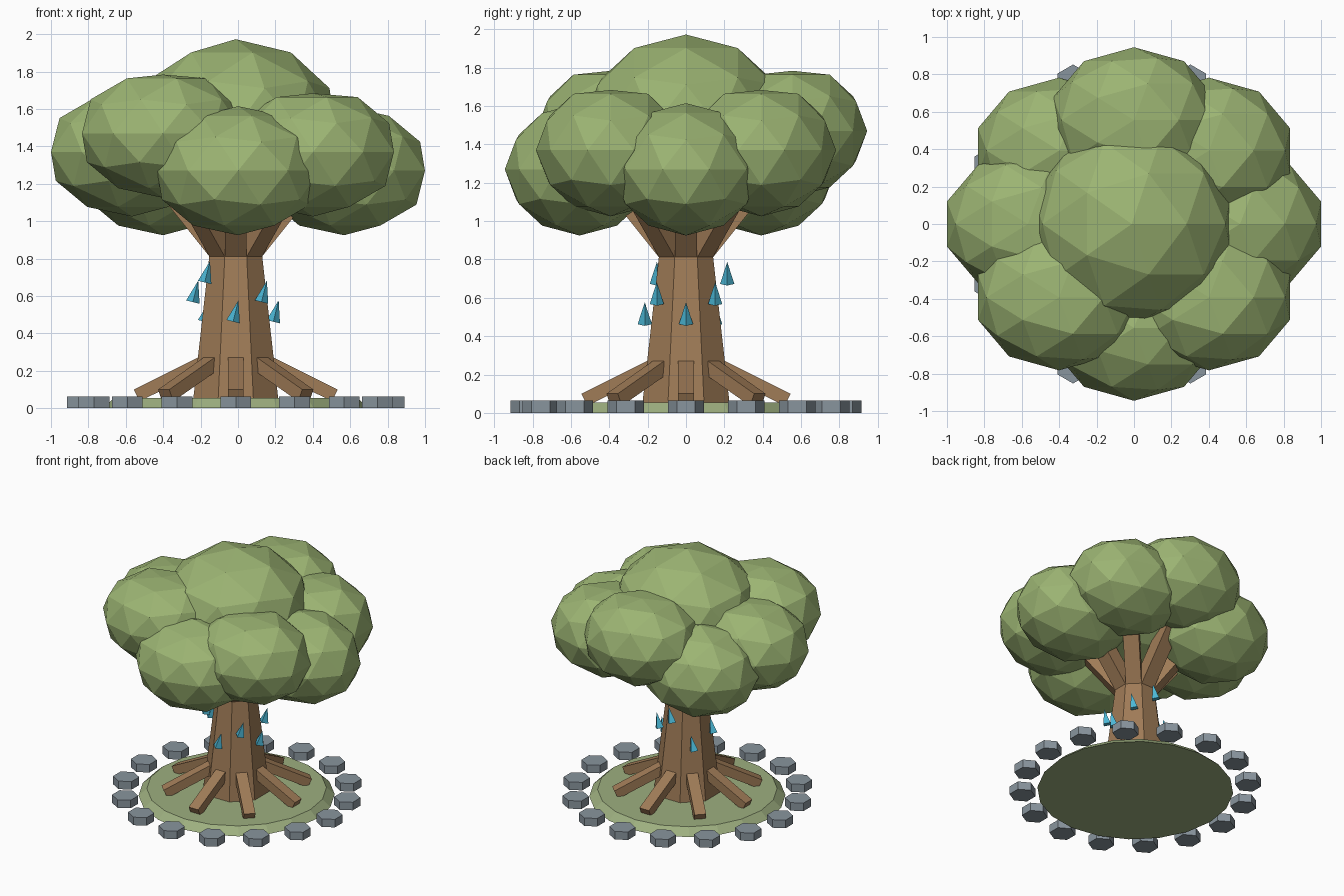
import bpy, bmesh, math
from mathutils import Matrix, Vector

if "Cube" in bpy.data.objects:
    bpy.data.objects.remove(bpy.data.objects["Cube"])

CX = -0.012  # trunk axis sits slightly off the canopy centre


def material(name, rgb):
    m = bpy.data.materials.new(name)
    m.diffuse_color = (*rgb, 1)
    m.use_nodes = True
    m.node_tree.nodes["Principled BSDF"].inputs["Base Color"].default_value = m.diffuse_color
    return m


LEAF = material("leaf_green", (0.33, 0.455, 0.17))
BARK = material("bark_brown", (0.35, 0.20, 0.095))
STONE = material("stone_grey", (0.25, 0.30, 0.34))
GRASS = material("grass_green", (0.34, 0.43, 0.215))
WATER = material("drop_blue", (0.07, 0.47, 0.66))


def finish(name, bm, mat):
    bmesh.ops.recalc_face_normals(bm, faces=bm.faces)
    mesh = bpy.data.meshes.new(name)
    bm.to_mesh(mesh)
    bm.free()
    mesh.materials.append(mat)
    ob = bpy.data.objects.new(name, mesh)
    bpy.context.collection.objects.link(ob)
    return ob


def cone(name, mat, sides, r1, r2, height, loc, rot=Matrix()):
    """Frustum centred on loc."""
    bm = bmesh.new()
    bmesh.ops.create_cone(bm, cap_ends=True, segments=sides, radius1=r1,
                          radius2=r2, depth=height,
                          matrix=Matrix.Translation(loc) @ rot)
    return finish(name, bm, mat)


def radial_beam(name, angle, profile, width):
    """Extrude an (r, z) profile sideways and turn it about the trunk axis."""
    bm = bmesh.new()
    turn = Matrix.Translation((CX, 0, 0)) @ Matrix.Rotation(angle, 4, 'Z')
    sides = [[bm.verts.new(turn @ Vector((r, s * width / 2, z)))
              for r, z in profile] for s in (-1, 1)]
    n = len(profile)
    for side in sides:
        bm.faces.new(side)
    for i in range(n):
        j = (i + 1) % n
        bm.faces.new((sides[0][i], sides[0][j], sides[1][j], sides[1][i]))
    return finish(name, bm, BARK)


def blob(name, loc, scale, top=1.0):
    """Faceted leaf clump, with its crown flattened at the given height."""
    bm = bmesh.new()
    bmesh.ops.create_icosphere(bm, subdivisions=2, radius=1)
    for v in bm.verts:
        v.co.z = min(v.co.z, top)
        v.co = Vector(loc) + Vector(a * b for a, b in zip(v.co, scale))
    return finish(name, bm, LEAF)


# Grass mound and the ring of stones
cone("grass_mound", GRASS, 20, 0.71, 0.65, 0.055, (CX, 0, 0.0275))
for i in range(16):
    a = math.tau * i / 16
    cone("border_stone", STONE, 6, 0.095, 0.095, 0.064,
         (CX + 0.82 * math.cos(a), 0.82 * math.sin(a), 0.032))

# Eight-sided tapering trunk with a flat face to the front
cone("trunk", BARK, 8, 0.247, 0.151, 0.79, (CX, 0, 0.435),
     Matrix.Rotation(math.pi / 8, 4, 'Z'))

ROOT = [(0.20, 0.272), (0.545, 0.10), (0.515, 0.037), (0.17, 0.207)]
BRANCH = [(0.14, 0.81), (0.46, 1.21), (0.38, 1.27), (0.05, 0.87)]
tilt = Matrix.Rotation(math.radians(14), 4, 'Y')

for i in range(8):
    a = math.tau * i / 8
    c, s, level = math.cos(a), math.sin(a), i % 3
    # Roots and branches
    radial_beam("root", a, ROOT, 0.084)
    radial_beam("branch", a, BRANCH, 0.115)
    # Hanging drops at three heights
    cone("water_drop", WATER, 4, 0.037, 0, 0.118,
         (CX + 0.215 * c, 0.215 * s, 0.52 + 0.105 * level), tilt)
    # Outer leaf clumps at the same three heights
    blob("leaf_clump", (0.567 * c, 0.555 * s, 1.27 + 0.1 * level),
         (0.455, 0.39, 0.345), 1.0 if level == 0 else 0.91)

# Crown
blob("crown_clump", (CX, 0, 1.5), (0.56, 0.54, 0.473))
